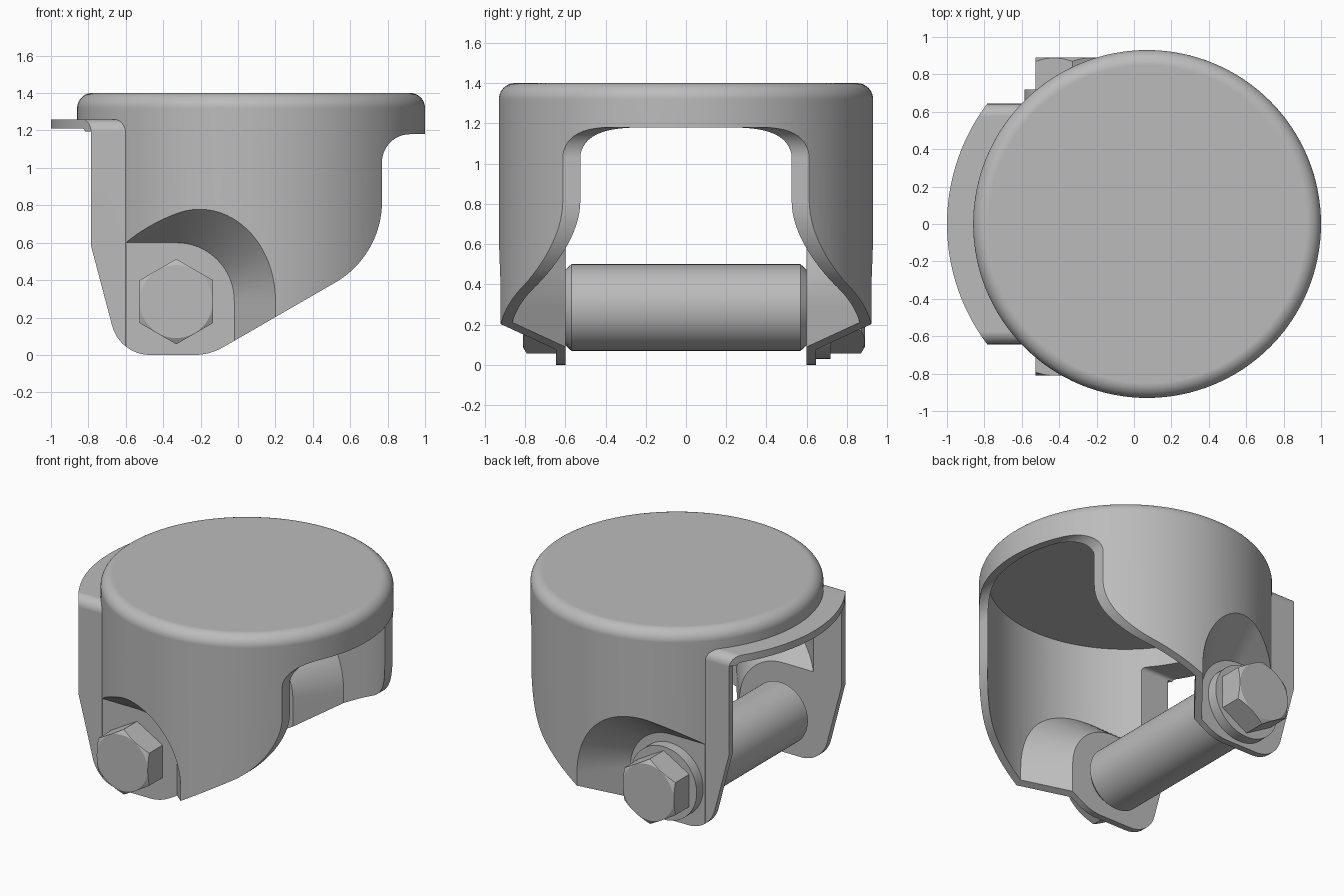
import bpy, bmesh
from math import sin, cos, radians, pi

if "Cube" in bpy.data.objects:
    bpy.data.objects.remove(bpy.data.objects["Cube"], do_unlink=True)

steel = bpy.data.materials.new("grey_steel")
steel.use_nodes = True
GREY = (0.5, 0.5, 0.5, 1)
steel.diffuse_color = GREY
steel.node_tree.nodes["Principled BSDF"].inputs["Base Color"].default_value = GREY

CUP_X = 0.07               # cup axis
BOLT_X, BOLT_Z = -0.33, 0.285


def arc(cx, cy, r, start, end, n=12):
    angles = [radians(start + (end - start) * i / n) for i in range(n + 1)]
    return [(cx + r * cos(a), cy + r * sin(a)) for a in angles]


def circle(cx, cy, r, n=128, turn=0):
    return arc(cx, cy, r, turn, turn + 360, n)[:-1]


def loft(name, sections, axis):
    """Closed solid through (position, 2D outline) sections along an axis."""
    place = {"x": lambda p, u, v: (p, u, v),
             "y": lambda p, u, v: (u, p, v),
             "z": lambda p, u, v: (u, v, p)}[axis]
    bm = bmesh.new()
    rings = [[bm.verts.new(place(p, u, v)) for u, v in outline] for p, outline in sections]
    for low, high in zip(rings, rings[1:]):
        for i in range(len(low)):
            j = (i + 1) % len(low)
            bm.faces.new((low[i], low[j], high[j], high[i]))
    bm.faces.new(rings[0])
    bm.faces.new(rings[-1])
    bmesh.ops.recalc_face_normals(bm, faces=bm.faces)
    mesh = bpy.data.meshes.new(name)
    bm.to_mesh(mesh)
    bm.free()
    ob = bpy.data.objects.new(name, mesh)
    bpy.context.collection.objects.link(ob)
    return ob


def activate(ob):
    bpy.ops.object.select_all(action="DESELECT")
    ob.select_set(True)
    bpy.context.view_layer.objects.active = ob


def combine(ob, other, operation):
    """Apply a boolean and discard the second solid."""
    activate(ob)
    mod = ob.modifiers.new("cut", "BOOLEAN")
    mod.operation, mod.solver, mod.object = operation, "EXACT", other
    bpy.ops.object.modifier_apply(modifier=mod.name)
    bpy.data.objects.remove(other, do_unlink=True)


def finish(ob):
    ob.data.materials.clear()
    ob.data.materials.append(steel)
    activate(ob)
    bpy.ops.object.shade_smooth_by_angle(angle=radians(30))
    mod = ob.modifiers.new("even_normals", "WEIGHTED_NORMAL")
    mod.keep_sharp = True


def cylinder(name, sections, axis, centre):
    return loft(name, [(p, circle(*centre, r)) for p, r in sections], axis)


def pocket(side, floor, radius):
    """Drafted recess around the bolt, widening outwards."""
    def outline(r):
        return arc(BOLT_X, 0.29, r, 0, 90, 20) + [
            (-1.4, 0.29 + r), (-1.4, -0.4), (BOLT_X + r, -0.4)]
    reach = 0.5
    return loft("pocket", [(side * floor, outline(radius)),
                           (side * (floor + reach), outline(radius + 0.8 * reach))], "y")


def channel(x0, x1, half, bottom, top, r):
    """Long box with its two upper edges rounded."""
    outline = [(-half, bottom), (half, bottom)]
    outline += arc(half - r, top - r, r, 0, 90, 8) + arc(r - half, top - r, r, 90, 180, 8)
    return loft("channel", [(x0, outline), (x1, outline)], "x")


# Outer body: rounded cup, bolt recesses and the flanged bracket
axis_point = (CUP_X, 0)
rim = [(z, 0.85 + r) for r, z in arc(0, 1.32, 0.08, 0, 90, 10)]
housing = cylinder("housing", [(-0.2, 0.93)] + rim, "z", axis_point)
for side in (-1, 1):
    combine(housing, pocket(side, 0.645, 0.31), "DIFFERENCE")
bracket = channel(-1.5, 0, 0.643, -0.2, 1.26, 0.07)
combine(bracket, cylinder("trim", [(-0.5, 1.07), (1.5, 1.07)], "z", axis_point), "INTERSECT")
combine(housing, bracket, "UNION")

# Hollow interior, following the recesses at wall thickness
hollow = cylinder("hollow", [(-0.3, 0.875), (1.345, 0.875)], "z", axis_point)
for side in (-1, 1):
    combine(hollow, pocket(side, 0.598, 0.333), "DIFFERENCE")
combine(hollow, channel(-1.6, 0.04, 0.6, -0.3, 1.21, 0.025), "UNION")
combine(housing, hollow, "DIFFERENCE")

# Side silhouette trimming the wheel opening, skirt and bracket legs
silhouette = [(1.2, 1.6), (-1.2, 1.6), (-1.2, 1.195), (-0.785, 1.195), (-0.785, 0.58)]
silhouette += arc(-0.47, 0.21, 0.21, 194, 270)
silhouette += arc(-0.231, 0.3, 0.3, 270, 300, 6)
silhouette += arc(0.27, 0.82, 0.5, -60, 0, 16)
silhouette += arc(0.92, 1.03, 0.15, 180, 90)
silhouette += [(1.2, 1.18)]
combine(housing, loft("silhouette", [(-1.5, silhouette), (1.5, silhouette)], "y"), "INTERSECT")
finish(housing)

# Axle sleeve with chamfered ends
bolt = (BOLT_X, BOLT_Z)
finish(cylinder("axle_sleeve", [(-0.601, 0.185), (-0.57, 0.215),
                                (0.57, 0.215), (0.601, 0.185)], "y", bolt))

# Washer on the back side only
finish(cylinder("washer", [(0.64, 0.255), (0.718, 0.255)], "y", bolt))


# Hexagonal bolt head and nut with cone-chamfered corners
def hexagon(name, inner, outer):
    hex_outline = circle(*bolt, 0.228, 6, 30)
    ob = loft(name, [(inner, hex_outline), (outer, hex_outline)], "y")
    cone = cylinder("cone", [(inner * 0.99, 0.5), (outer * 0.999, 0.195)], "y", bolt)
    combine(ob, cone, "INTERSECT")
    finish(ob)


hexagon("bolt_head", -0.64, -0.812)
hexagon("nut", 0.715, 0.89)
